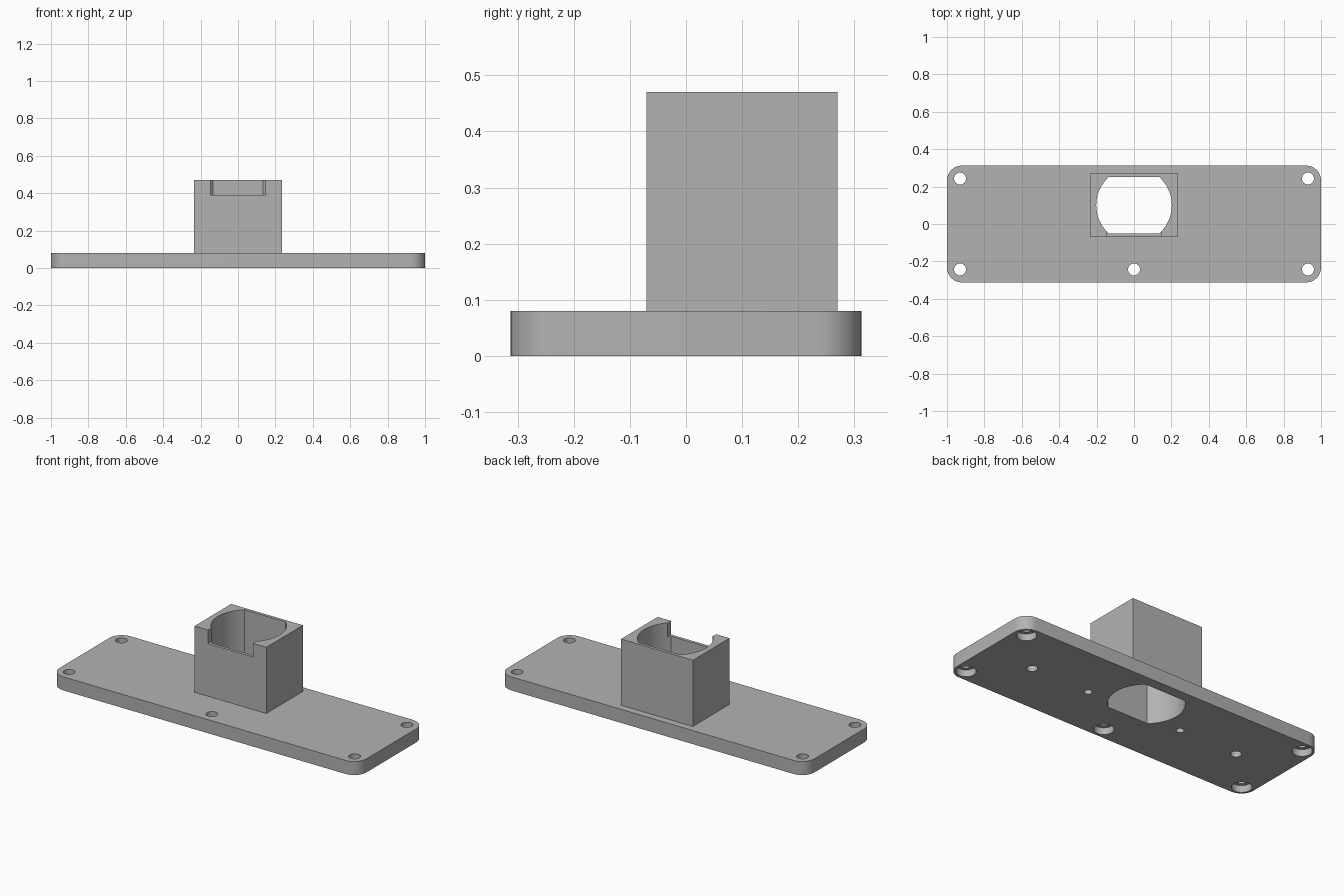
import bpy, bmesh, math

if "Cube" in bpy.data.objects:
    bpy.data.objects.remove(bpy.data.objects["Cube"], do_unlink=True)

PLATE_X, PLATE_Y, PLATE_Z = 1.0, 0.3125, 0.08
CORNER = 0.08
TOWER_Y, TOP = 0.1, 0.47

grey = bpy.data.materials.new("light_grey")
grey.use_nodes = True
colour = (0.45, 0.45, 0.45, 1)
grey.diffuse_color = colour
grey.node_tree.nodes["Principled BSDF"].inputs["Base Color"].default_value = colour


def arc(cx, cy, r, start, end, steps):
    """Points along a circular arc, angles in radians."""
    return [(cx + r * math.cos(start + (end - start) * i / steps),
             cy + r * math.sin(start + (end - start) * i / steps))
            for i in range(steps + 1)]


def prism(name, outline, z0, z1):
    """Extrude a closed outline from z0 to z1."""
    bm = bmesh.new()
    face = bm.faces.new([bm.verts.new((x, y, z0)) for x, y in outline])
    grown = bmesh.ops.extrude_face_region(bm, geom=[face])["geom"]
    bmesh.ops.translate(bm, vec=(0, 0, z1 - z0),
                        verts=[v for v in grown if isinstance(v, bmesh.types.BMVert)])
    bmesh.ops.recalc_face_normals(bm, faces=bm.faces)
    mesh = bpy.data.meshes.new(name)
    bm.to_mesh(mesh)
    bm.free()
    mesh.materials.append(grey)
    obj = bpy.data.objects.new(name, mesh)
    bpy.context.collection.objects.link(obj)
    return obj


def block(name, x, y0, y1, z0, z1):
    return prism(name, [(-x, y0), (x, y0), (x, y1), (-x, y1)], z0, z1)


def drill(name, x, y, r, z0, z1):
    return prism(name, arc(x, y, r, 0, math.tau, 32)[:-1], z0, z1)


def combine(target, tool, operation):
    """Apply a boolean and discard the helper."""
    tool.hide_render = True
    mod = target.modifiers.new(tool.name, 'BOOLEAN')
    mod.operation, mod.solver, mod.object = operation, 'EXACT', tool
    bpy.context.view_layer.objects.active = target
    bpy.ops.object.modifier_apply(modifier=mod.name)
    bpy.data.objects.remove(tool, do_unlink=True)


# Rounded mounting plate
outline = []
for i, (sx, sy) in enumerate([(1, 1), (-1, 1), (-1, -1), (1, -1)]):
    start = i * math.pi / 2
    outline += arc(sx * (PLATE_X - CORNER), sy * (PLATE_Y - CORNER), CORNER,
                   start, start + math.pi / 2, 8)
plate = prism("mounting_plate_with_socket", outline, 0, PLATE_Z)

# Socket tower joined to the plate
combine(plate, block("socket_tower", 0.234, TOWER_Y - 0.17, TOWER_Y + 0.17,
                     PLATE_Z / 2, TOP), 'UNION')

# Opening with two round sides and two flats
radius, flat = 0.202, 0.152
angle = math.asin(flat / radius)
opening = (arc(0, TOWER_Y, radius, -angle, angle, 24)
           + arc(0, TOWER_Y, radius, math.pi - angle, math.pi + angle, 24))
combine(plate, prism("socket_opening", opening, -0.1, TOP + 0.1), 'DIFFERENCE')

# Notch in the front wall
combine(plate, block("front_notch", 0.147, -0.2, 0, 0.39, TOP + 0.1), 'DIFFERENCE')

# Screw holes, counterbored from below
for x, y in [(-0.93, 0.243), (0.93, 0.243), (-0.93, -0.243), (0, -0.243), (0.93, -0.243)]:
    combine(plate, drill("screw_hole", x, y, 0.032, -0.1, 0.2), 'DIFFERENCE')
    combine(plate, drill("counterbore", x, y, 0.053, -0.1, 0.04), 'DIFFERENCE')

# Blind holes on the underside
for side in (-1, 1):
    combine(plate, drill("outer_blind_hole", side * 0.688, 0, 0.029, -0.1, 0.045), 'DIFFERENCE')
    combine(plate, drill("inner_blind_hole", side * 0.31, 0, 0.021, -0.1, 0.045), 'DIFFERENCE')

# Smooth curved walls, crisp edges
bpy.ops.object.select_all(action='DESELECT')
plate.select_set(True)
bpy.context.view_layer.objects.active = plate
bpy.ops.object.shade_smooth_by_angle(angle=math.radians(30))
